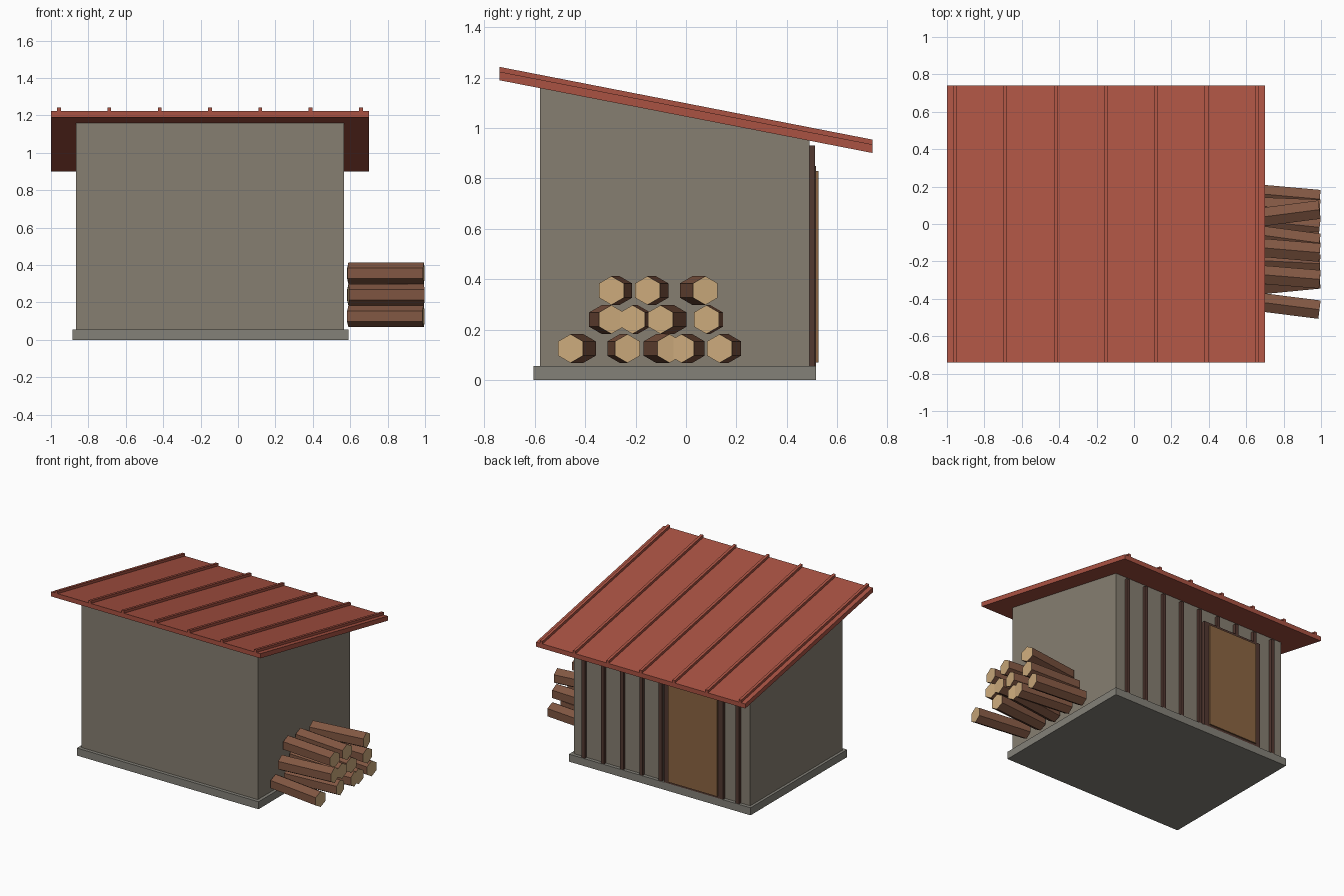
import bpy
from math import asin, cos, sin, pi

if "Cube" in bpy.data.objects:
    bpy.data.objects.remove(bpy.data.objects["Cube"])


def material(name, r, g, b):
    m = bpy.data.materials.new(name)
    m.diffuse_color = (r, g, b, 1)
    m.use_nodes = True
    m.node_tree.nodes["Principled BSDF"].inputs["Base Color"].default_value = m.diffuse_color
    return m


WALL = material("weathered_boards", 0.24, 0.21, 0.165)
STONE = material("stone", 0.23, 0.22, 0.19)
ROOF = material("red_metal", 0.40, 0.085, 0.055)
TRIM = material("dark_trim", 0.085, 0.04, 0.03)
DOOR = material("door_wood", 0.26, 0.13, 0.055)
BARK = material("bark", 0.22, 0.095, 0.055)
CUT = material("cut_wood", 0.60, 0.40, 0.20)


def extrude_x(name, profile, x0, x1, mat):
    """Extrude a closed (y, z) profile from x0 to x1."""
    n = len(profile)
    verts = [(x, y, z) for x in (x0, x1) for y, z in profile]
    faces = [tuple(range(n))[::-1], tuple(range(n, 2 * n))]
    faces += [(i, (i + 1) % n, n + (i + 1) % n, n + i) for i in range(n)]
    mesh = bpy.data.meshes.new(name)
    mesh.from_pydata(verts, [], faces)
    mesh.materials.append(mat)
    obj = bpy.data.objects.new(name, mesh)
    bpy.context.collection.objects.link(obj)
    return obj


def box(name, x0, x1, y0, y1, z0, z1, mat):
    return extrude_x(name, [(y0, z0), (y1, z0), (y1, z1), (y0, z1)], x0, x1, mat)


def slope(y, lift=0.0):
    """Height of the roof underside at y."""
    return 1.045 - 0.195 * y + lift


def sloped(name, x0, x1, low, high, mat):
    y = 0.74
    return extrude_x(name, [(-y, slope(-y, low)), (y, slope(y, low)),
                            (y, slope(y, high)), (-y, slope(-y, high))], x0, x1, mat)


# Foundation and walls
box("foundation", -0.885, 0.59, -0.605, 0.515, 0, 0.055, STONE)
extrude_x("walls", [(-0.58, 0.055), (0.49, 0.055), (0.49, slope(0.49)),
                    (-0.58, slope(-0.58))], -0.865, 0.567, WALL)

# Lean-to roof with standing seams
sloped("roof", -1.0, 0.70, 0, 0.034, ROOF)
for i in range(7):
    x = -0.957 + i * 0.269
    sloped(f"roof_seam_{i + 1}", x - 0.01, x + 0.01, 0.03, 0.053, ROOF)

# Battens on the door wall
for i in range(9):
    x = -0.775 + i * 0.1565
    box(f"batten_{i + 1}", x - 0.013, x + 0.013, 0.485, 0.512, 0.055, 0.93, TRIM)

# Door and its frame
box("door_frame", -0.66, -0.18, 0.485, 0.515, 0.055, 0.85, TRIM)
box("door", -0.62, -0.22, 0.49, 0.525, 0.07, 0.83, DOOR)

# Firewood: per row, the y of each outer end; wall ends are evenly spaced
R, LENGTH, PITCH = 0.057, 0.405, 0.144
rows = [[-0.458, -0.232, -0.065, -0.018, 0.133],
        [-0.296, -0.212, -0.101, 0.081],
        [-0.296, -0.153, 0.077]]
hexagon = [(R * cos(pi / 6 + k * pi / 3), R * sin(pi / 6 + k * pi / 3)) for k in range(6)]
for r, ends in enumerate(rows):
    for i, end in enumerate(ends):
        start = -0.407 + r * PITCH / 2 + i * PITCH
        log = extrude_x(f"log_{r + 1}_{i + 1}", hexagon, 0, LENGTH, BARK)
        log.data.materials.append(CUT)
        for cap in log.data.polygons[:2]:
            cap.material_index = 1
        log.location = (0.59, start, 0.125 + r * 0.115)
        log.rotation_euler.z = asin((end - start) / LENGTH)
